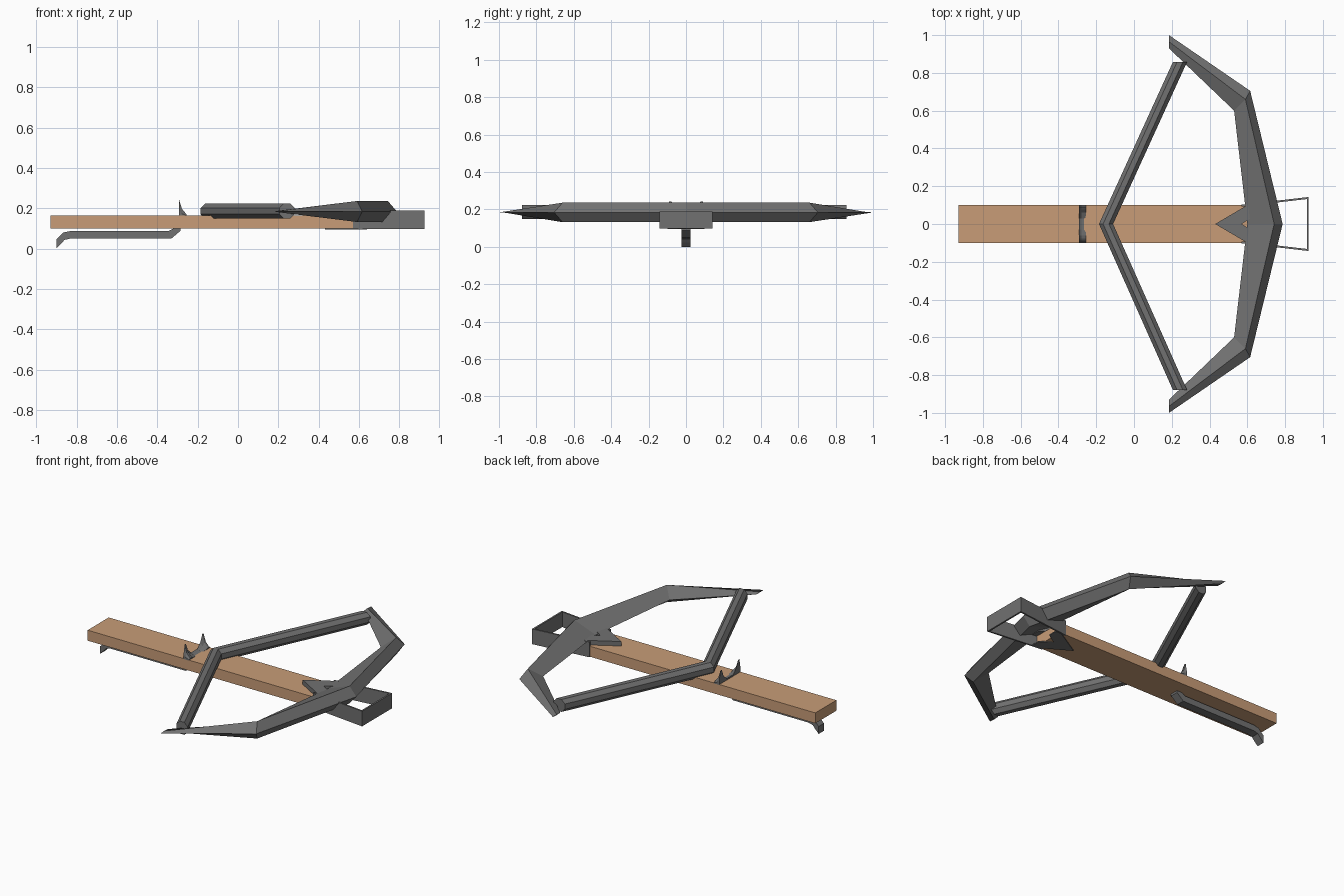
import bpy, bmesh, math

if "Cube" in bpy.data.objects:
    bpy.data.objects.remove(bpy.data.objects["Cube"])


def material(name, rgb):
    m = bpy.data.materials.new(name)
    m.diffuse_color = (*rgb, 1)
    m.use_nodes = True
    m.node_tree.nodes["Principled BSDF"].inputs["Base Color"].default_value = m.diffuse_color
    return m


WOOD = material("light_wood", (0.58, 0.335, 0.185))
STEEL = material("grey_steel", (0.165, 0.165, 0.165))


def loft(name, rings, mat, closed=False):
    """Skin a list of equal-sized vertex rings; cap the ends unless closed."""
    bm = bmesh.new()
    vs = [[bm.verts.new(p) for p in r] for r in rings]
    n = len(rings[0])
    for i in range(len(vs) if closed else len(vs) - 1):
        a, b = vs[i], vs[(i + 1) % len(vs)]
        for j in range(n):
            k = (j + 1) % n
            bm.faces.new((a[j], a[k], b[k], b[j]))
    if not closed:
        bm.faces.new(vs[0])
        bm.faces.new(vs[-1])
    bmesh.ops.recalc_face_normals(bm, faces=bm.faces)
    me = bpy.data.meshes.new(name)
    bm.to_mesh(me)
    bm.free()
    me.materials.append(mat)
    ob = bpy.data.objects.new(name, me)
    bpy.context.collection.objects.link(ob)
    return ob


def plate(name, outline, z0, z1, mat):
    return loft(name, [[(x, y, z) for x, y in outline] for z in (z0, z1)], mat)


# Wooden stock
plate("stock", [(-0.93, -0.1), (0.61, -0.1), (0.61, 0.1), (-0.93, 0.1)], 0.1, 0.163, WOOD)

# Bow limb: diamond section (inner, top ridge, outer, bottom ridge) swept tip to tip
ZB = 0.184
half = [  # inner xy, ridge xy, outer xy, half height
    ((0.185, 0.93), (0.185, 0.965), (0.185, 1.0), 0.002),
    ((0.53, 0.60), (0.59, 0.66), (0.615, 0.705), 0.052),
    ((0.60, 0.0), (0.742, 0.0), (0.787, 0.0), 0.052),
]
stations = [(s, 1) for s in half] + [(s, -1) for s in reversed(half[:2])]
rings = []
for (inn, rid, out, h), s in stations:
    rings.append([(inn[0], s * inn[1], ZB), (rid[0], s * rid[1], ZB + h),
                  (out[0], s * out[1], ZB), (rid[0], s * rid[1], ZB - h)])
loft("bow_limb", rings, STEEL)

# Drawn string: octagonal bar bent at the middle
rings = []
for x, y in ((0.243, 0.857), (-0.148, 0.0), (0.243, -0.878)):
    rings.append([(x + 0.0405 * math.cos(math.pi * (i + 0.5) / 4), y,
                   0.186 + 0.0405 * math.sin(math.pi * (i + 0.5) / 4)) for i in range(8)])
loft("bow_string", rings, STEEL)

# Foot stirrup: U-shaped flat band in front of the bow
outer = [(0.57, 0.102), (0.925, 0.143), (0.925, -0.143), (0.57, -0.102)]
inner = [(0.57, -0.092), (0.915, -0.132), (0.915, 0.132), (0.57, 0.092)]
plate("stirrup", outer + inner, 0.097, 0.188, STEEL)

# V-shaped clamp plates above and below the stock
vee = [(0.43, 0), (0.60, -0.1), (0.64, -0.1), (0.64, -0.045), (0.57, 0),
       (0.64, 0.045), (0.64, 0.1), (0.60, 0.1)]
plate("clamp_top", vee, 0.163, 0.19, STEEL)
plate("clamp_bottom", vee, 0.095, 0.101, STEEL)

# Trigger lever: side profile extruded across y
lever = [(-0.9, 0), (-0.9, 0.045), (-0.865, 0.08), (-0.83, 0.087), (-0.345, 0.087),
         (-0.315, 0.102), (-0.285, 0.102), (-0.285, 0.088), (-0.33, 0.05),
         (-0.83, 0.05), (-0.86, 0.043), (-0.878, 0.022)]
loft("trigger_lever", [[(x, y, z) for x, z in lever] for y in (-0.025, 0.025)], STEEL)

# String catch: two horns leaning from a low front edge to a tall back face
side = [(0.1, 0.16), (0.1, 0.19), (0.09, 0.243), (0.078, 0.243), (0.06, 0.2), (0.03, 0.172)]
prof = side + [(-y, z) for y, z in reversed(side)]
back = [(-0.292, y, z) for y, z in prof]
mid = [(-0.278, y, 0.16 + (z - 0.16) * 0.45) for y, z in prof]
front = [(-0.255, y, 0.16 + (z - 0.16) * 0.12) for y, z in prof]
loft("string_catch", [back, mid, front], STEEL)
